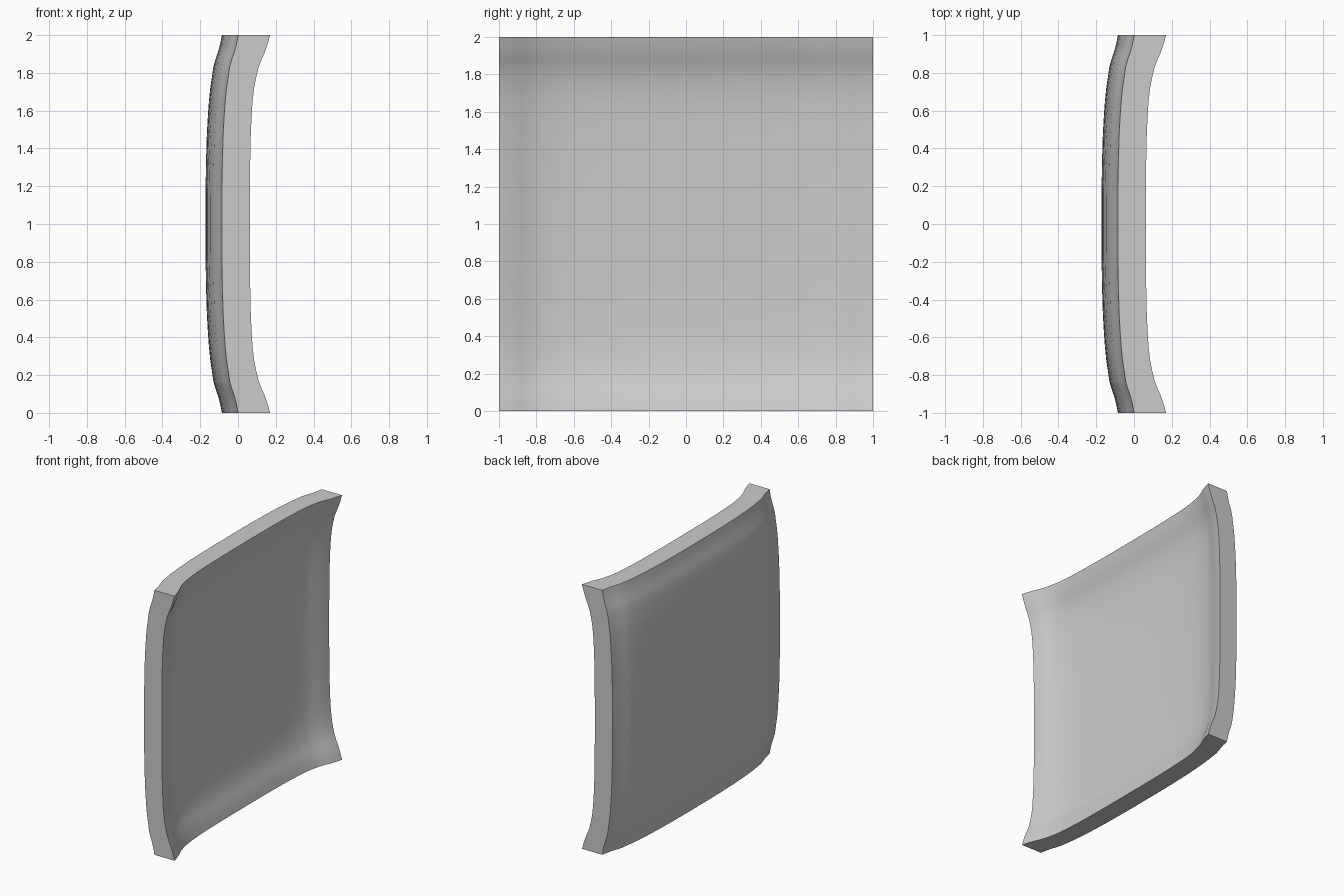
import bpy, bmesh, math

cube = bpy.data.objects.get("Cube")
if cube:
    bpy.data.objects.remove(cube, do_unlink=True)

# Half profile across the panel: distance from middle, rise of convex side, rise of dished side
HALF = [(0, 0, 0), (.15, 0, 0), (.3, .002, .001), (.45, .006, .004), (.55, .011, .008),
        (.65, .018, .014), (.72, .025, .022), (.78, .034, .034), (.83, .041, .046),
        (.87, .052, .062), (.91, .066, .079), (.95, .077, .093), (1, .0865, .107)]
PROFILE = [(-t, a, b) for t, a, b in reversed(HALF[1:])] + HALF
CONVEX_MID, DISH_MID = -.172, -.044


def material(name, colour):
    mat = bpy.data.materials.new(name)
    mat.use_nodes = True
    mat.diffuse_color = colour
    mat.node_tree.nodes["Principled BSDF"].inputs["Base Color"].default_value = colour
    return mat


def skin(bm, side, middle):
    """One curved face of the panel: the profile swept along itself."""
    rows = [[bm.verts.new((middle + p[side] + q[side], p[0], q[0] + 1)) for p in PROFILE]
            for q in PROFILE]
    for r0, r1 in zip(rows, rows[1:]):
        for i in range(len(r0) - 1):
            bm.faces.new((r0[i], r0[i + 1], r1[i + 1], r1[i]))
    return rows


def border(rows):
    """Vertices running once around the edge of a skin."""
    return (rows[0][:-1] + [r[-1] for r in rows[:-1]]
            + rows[-1][:0:-1] + [r[0] for r in rows[:0:-1]])


# Curved panel: convex skin, dished skin and the flat rim walls joining them
bm = bmesh.new()
outer = border(skin(bm, 1, CONVEX_MID))
inner = border(skin(bm, 2, DISH_MID))
for i in range(len(outer)):
    j = (i + 1) % len(outer)
    bm.faces.new((outer[i], outer[j], inner[j], inner[i]))
bmesh.ops.recalc_face_normals(bm, faces=bm.faces)
mesh = bpy.data.meshes.new("curved_panel")
bm.to_mesh(mesh)
bm.free()

panel = bpy.data.objects.new("curved_panel", mesh)
bpy.context.collection.objects.link(panel)
mesh.materials.append(material("plain grey", (.6, .6, .6, 1)))

# Smooth skins with crisp rim edges
bpy.ops.object.select_all(action="DESELECT")
panel.select_set(True)
bpy.context.view_layer.objects.active = panel
bpy.ops.object.shade_smooth_by_angle(angle=math.radians(35))
